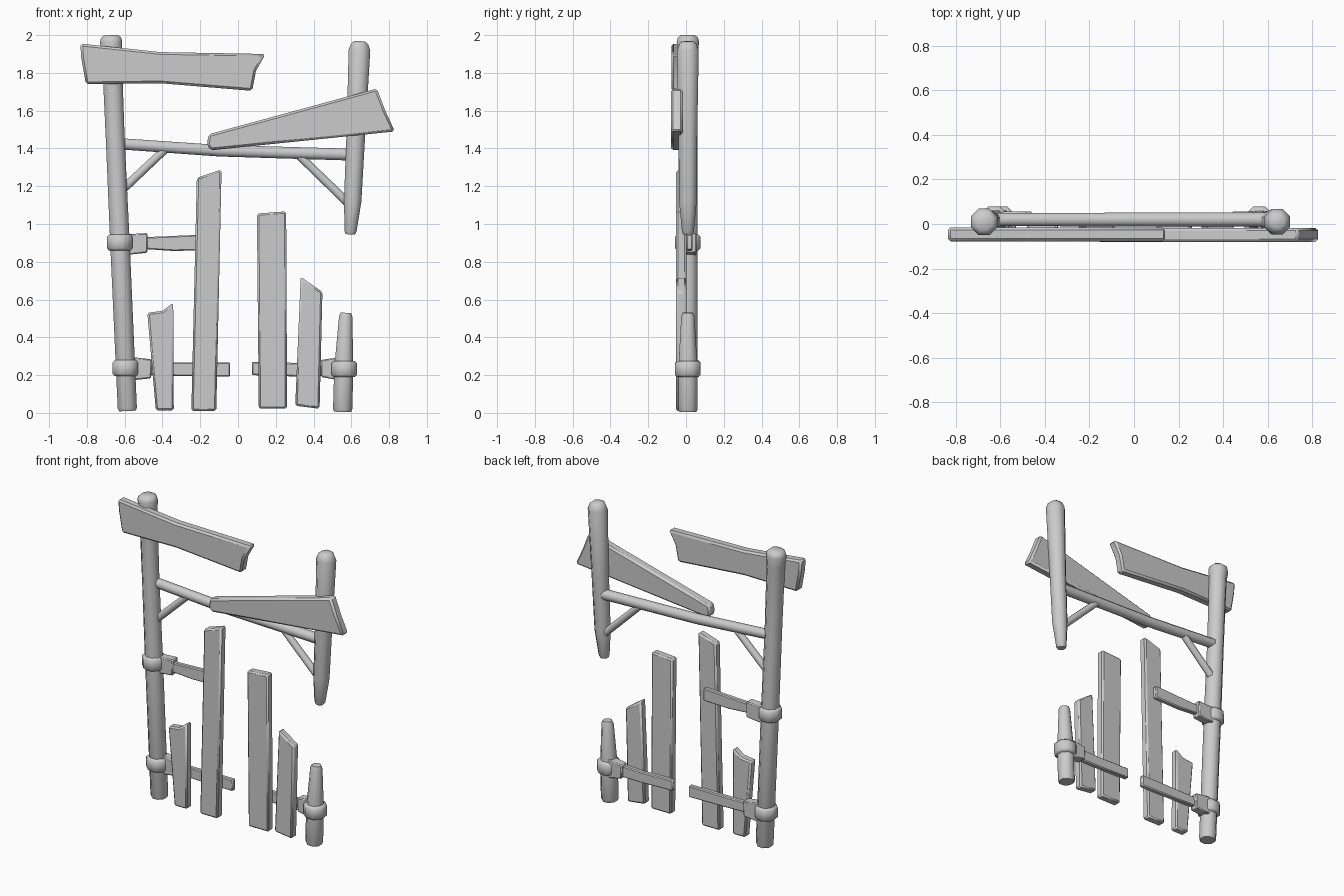
import bpy, bmesh, math
from mathutils import Vector

if "Cube" in bpy.data.objects:
    bpy.data.objects.remove(bpy.data.objects["Cube"])


def finish(name, bm, bevel=0, smooth=50):
    bmesh.ops.recalc_face_normals(bm, faces=bm.faces)
    me = bpy.data.meshes.new(name)
    bm.to_mesh(me)
    bm.free()
    ob = bpy.data.objects.new(name, me)
    bpy.context.collection.objects.link(ob)
    if bevel:
        m = ob.modifiers.new("bevel", 'BEVEL')
        m.width = bevel
        m.segments = 1
        m.limit_method = 'ANGLE'
        m.angle_limit = math.radians(35)
    bpy.ops.object.select_all(action='DESELECT')
    ob.select_set(True)
    bpy.context.view_layer.objects.active = ob
    bpy.ops.object.shade_smooth_by_angle(angle=math.radians(smooth))
    return ob


def pole(name, rings, y=0.01, sides=8):
    """Capped tube through (x, z, radius) rings."""
    bm = bmesh.new()
    pts = [Vector((x, y, z)) for x, z, r in rings]
    d = (pts[-1] - pts[0]).normalized()
    u = Vector((0, 1, 0))
    v = d.cross(u)
    loops = []
    for p, (_, _, r) in zip(pts, rings):
        loops.append([bm.verts.new(p + r * (math.cos(a) * u + math.sin(a) * v))
                      for a in (2 * math.pi * (i + .5) / sides for i in range(sides))])
    for a, b in zip(loops, loops[1:]):
        for i in range(sides):
            j = (i + 1) % sides
            bm.faces.new((a[i], a[j], b[j], b[i]))
    bm.faces.new(loops[0])
    bm.faces.new(loops[-1])
    return finish(name, bm)


def board(name, outline, y0, y1, bevel=0.01):
    """Front outline in x, z extruded from y0 to y1."""
    bm = bmesh.new()
    f = bm.faces.new([bm.verts.new((x, y0, z)) for x, z in outline])
    out = bmesh.ops.extrude_face_region(bm, geom=[f])["geom"]
    for v in out:
        if isinstance(v, bmesh.types.BMVert):
            v.co.y = y1
    return finish(name, bm, bevel, 30)


# posts
pole("left_post", [(-.585, .01, .048), (-.586, .025, .055), (-.625, .9, .056),
                   (-.65, 1.45, .054), (-.668, 1.9, .057), (-.672, 1.965, .064),
                   (-.672, 1.985, .058), (-.672, 2.0, .04)])
pole("right_upper_post", [(.594, .945, .026), (.596, .96, .034), (.607, 1.12, .05),
                          (.625, 1.5, .054), (.643, 1.92, .062), (.644, 1.955, .048),
                          (.644, 1.968, .03)])
pole("right_lower_post", [(.554, .005, .048), (.554, .02, .055), (.56, .23, .055),
                          (.57, .51, .038), (.571, .53, .03)])

# collars around the posts
for i, (x, z) in enumerate([(-.627, .902), (-.596, .237), (.562, .232)]):
    pole(f"collar_{i}", [(x, z - .043, .06), (x, z - .03, .073),
                         (x, z + .03, .073), (x, z + .043, .06)])

# crossbar and braces
pole("crossbar", [(-.63, 1.425, .032), (-.1, 1.388, .033), (.61, 1.367, .034)], y=.02)
pole("left_brace", [(-.63, 1.165, .025), (-.38, 1.4, .023)], y=.02)
pole("right_brace", [(.61, 1.085, .025), (.31, 1.375, .023)], y=.02)

# sign boards
board("upper_sign", [(-.835, 1.955), (-.83, 1.88), (-.805, 1.74), (-.41, 1.745),
                     (.075, 1.705), (.095, 1.81), (.145, 1.9), (-.41, 1.91)], -.078, -.015, .012)
board("lower_sign", [(-.165, 1.42), (-.145, 1.39), (.83, 1.49), (.78, 1.6),
                     (.735, 1.717), (-.155, 1.475)], -.08, -.017, .012)

# pickets
pickets = [
    [(-.48, .53), (-.4, .54), (-.343, .583), (-.34, .013), (-.435, .013)],
    [(-.218, 1.245), (-.087, 1.288), (-.115, .01), (-.247, .01)],
    [(.1, 1.055), (.255, 1.067), (.26, .022), (.11, .022)],
    [(.332, .72), (.447, .64), (.432, .022), (.303, .038)],
]
for i, p in enumerate(pickets):
    board(f"picket_{i}", p, -.053, .003)

# hinge straps
straps = [
    [(-.5, .93), (-.34, .937), (-.15, .945), (-.15, .862), (-.34, .857), (-.5, .868)],
    [(-.48, .265), (-.3, .267), (-.042, .268), (-.042, .192), (-.3, .195), (-.48, .2)],
    [(.475, .27), (.3, .265), (.073, .27), (.073, .2), (.3, .193), (.475, .195)],
]
for i, s in enumerate(straps):
    board(f"hinge_strap_{i}", s, .002, .035, .006)

# hinge brackets between collar and strap
brackets = [
    [(-.6, .945), (-.478, .952), (-.48, .848), (-.6, .835)],
    [(-.57, .297), (-.455, .283), (-.46, .183), (-.57, .172)],
    [(.54, .295), (.437, .28), (.44, .19), (.54, .172)],
]
for i, b in enumerate(brackets):
    board(f"hinge_bracket_{i}", b, -.005, .055, .006)
